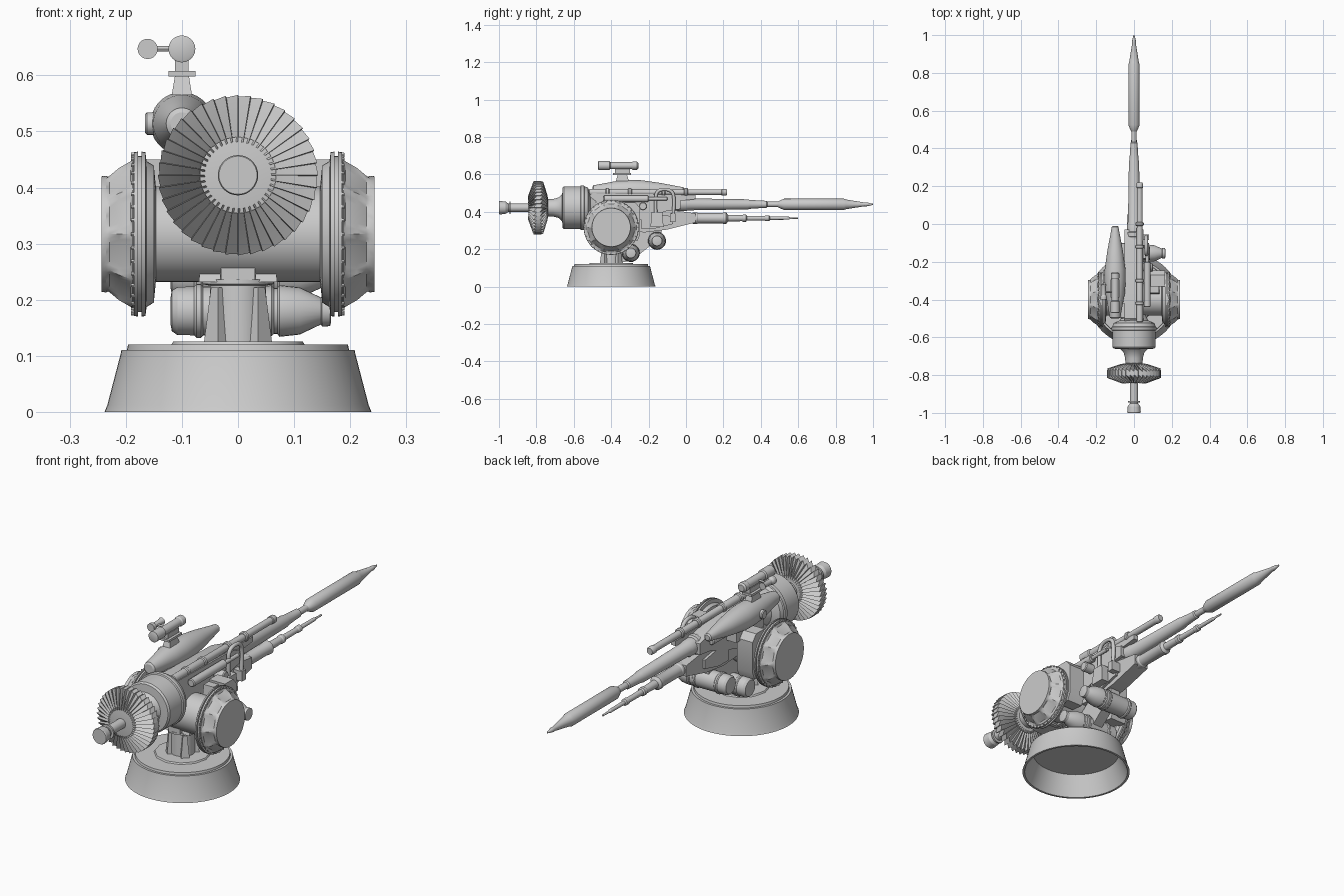
import bpy, bmesh
from math import sin, cos, pi, radians
from mathutils import Matrix


def finish(name, bm):
    bmesh.ops.recalc_face_normals(bm, faces=bm.faces)
    me = bpy.data.meshes.new(name)
    bm.to_mesh(me)
    bm.free()
    ob = bpy.data.objects.new(name, me)
    bpy.context.collection.objects.link(ob)
    return ob


def lathe(name, axis, loc, profile, seg=40, mod=None):
    """Revolve (distance along axis, radius) pairs; mod may reshape each column."""
    bm = bmesh.new()
    cols = []
    for k in range(seg):
        col = []
        for t, r in profile:
            a = 2 * pi * k / seg
            if mod:
                t, r, a = mod(k, t, r, a)
            u, v = r * cos(a), r * sin(a)
            p = {'X': (t, u, v), 'Y': (u, t, v), 'Z': (u, v, t)}[axis]
            col.append(bm.verts.new([p[i] + loc[i] for i in range(3)]))
        cols.append(col)
    for k in range(seg):
        a, b = cols[k], cols[(k + 1) % seg]
        for j in range(len(profile) - 1):
            bm.faces.new((a[j], b[j], b[j + 1], a[j + 1]))
    for j in (0, len(profile) - 1):
        if profile[j][1] > 0:
            bm.faces.new([c[j] for c in cols])
    bmesh.ops.remove_doubles(bm, verts=bm.verts, dist=1e-5)
    return finish(name, bm)


def tube(name, axis, loc, t0, t1, r, seg=24):
    b = min(.004, r * .3)
    return lathe(name, axis, loc, [(t0, r - b), (t0 + b, r), (t1 - b, r), (t1, r - b)], seg)


def slab(name, x0, x1, pts):
    """Side outline in (y, z) extruded between x0 and x1."""
    bm = bmesh.new()
    a = [bm.verts.new((x0, y, z)) for y, z in pts]
    b = [bm.verts.new((x1, y, z)) for y, z in pts]
    bm.faces.new(a)
    bm.faces.new(b)
    for i in range(len(pts)):
        j = (i + 1) % len(pts)
        bm.faces.new((a[i], a[j], b[j], b[i]))
    return finish(name, bm)


def box(name, x0, x1, y0, y1, z0, z1, taper=1):
    bm = bmesh.new()
    m = Matrix.Translation(((x0 + x1) / 2, (y0 + y1) / 2, (z0 + z1) / 2))
    bmesh.ops.create_cube(bm, size=1)
    for v in bm.verts:
        if v.co.z > 0:
            v.co.x *= taper
            v.co.y *= taper
    bm.transform(m @ Matrix.Diagonal((x1 - x0, y1 - y0, z1 - z0, 1)))
    return finish(name, bm)


def hose(name, pts, r):
    cu = bpy.data.curves.new(name, 'CURVE')
    cu.dimensions = '3D'
    cu.bevel_depth = r
    cu.bevel_resolution = 3
    cu.use_fill_caps = True
    sp = cu.splines.new('NURBS')
    sp.points.add(len(pts) - 1)
    for p, c in zip(sp.points, pts):
        p.co = (*c, 1)
    sp.use_endpoint_u = True
    sp.order_u = 3
    ob = bpy.data.objects.new(name, cu)
    bpy.context.collection.objects.link(ob)


# Hollow base and stepped deck
lathe('base', 'Z', (0, -.4, 0), [(.095, 0), (.095, .19), (0, .228), (0, .238), (.012, .233), (.104, .209),
      (.11, .208), (.11, .198), (.12, .196), (.12, 0)], 64)
lathe('deck_plate', 'Z', (0, -.4, 0), [(.118, .12), (.126, .115), (.126, 0)], 12)

# Pedestal with ribs, collar and yoke
lathe('pedestal', 'Z', (0, -.4, 0), [(.12, .052), (.225, .05), (.228, .063), (.236, .063), (.24, .03), (.27, .03)], 24)
for i, a in enumerate((45, 135, 225, 315)):
    rib = box('pedestal_rib', -.018, .018, -.018, .018, 0, .1, .5)
    rib.location = (.05 * cos(radians(a)), -.4 + .05 * sin(radians(a)), .122)
    rib.rotation_euler.z = radians(a)
box('yoke_block', -.03, .03, -.46, -.34, .235, .29)
for s in (-1, 1):
    box('yoke_wing', s * .05 - .02, s * .05 + .02, -.45, -.35, .232, .28, .7)

# Cross drum with fluted end caps, bolted rings and side plates
DRUM = (0, -.4, .317)
lathe('cross_drum', 'X', DRUM, [(-.17, .085), (.17, .085)], 48)


def flute(k, t, r, a):
    depth = .075 if abs(t) < .23 and abs(t) > .188 else 0
    return t, r * (1 - depth * abs(sin(5 * a)) ** .7), a


for s in (-1, 1):
    lathe('drum_ring', 'X', DRUM, [(s * x, r) for x, r in
          ((.145, .07), (.15, .122), (.163, .13), (.165, .146), (.172, .147), (.172, .139), (.178, .139),
           (.178, .147), (.185, .146), (.187, .125))], 60)
    lathe('drum_cap', 'X', DRUM, [(s * x, r) for x, r in
          ((.18, .136), (.188, .136), (.192, .136), (.212, .124), (.229, .109), (.235, .104), (.243, .103))], 80, flute)
    for k in range(36):
        a = 2 * pi * k / 36
        tube('ring_bolt', 'X', (0, -.4 + .142 * cos(a), .317 + .142 * sin(a)), s * .183, s * .19, .0035, 6)
    x0, x1 = sorted((s * .085, s * .165))
    slab('side_plate', x0, x1, [(-.32, .25), (-.26, .245), (-.245, .28), (-.245, .42), (-.27, .45), (-.33, .45)])

# Rear plug, shaft, hub and flared breech drum
REAR = (0, 0, .422)
lathe('rear_plug', 'Y', REAR, [(-1, .034), (-.996, .036), (-.965, .033), (-.95, .022), (-.945, .022), (-.945, .033),
      (-.937, .033), (-.937, .022), (-.83, .022)], 32)
lathe('fan_hub', 'Y', REAR, [(-.842, .035), (-.838, .068), (-.745, .066), (-.735, .04)], 40)
lathe('breech_drum', 'Y', REAR, [(-.75, .045), (-.71, .047), (-.68, .055), (-.662, .072), (-.66, .108), (-.652, .114),
      (-.565, .114), (-.562, .119), (-.545, .119), (-.542, .114), (-.525, .108), (-.51, .075), (-.48, .06)], 48)


# Pleated cooling fan
def pleat(k, t, r, a):
    return t + (.016 if k % 2 else 0), r - (.003 if k % 2 else 0), 2 * pi * ((k // 2) + .94 * (k % 2)) / 40


lathe('cooling_fan', 'Y', REAR, [(-.845, .06), (-.84, .075), (-.815, .143), (-.78, .143), (-.758, .075), (-.755, .06)],
      80, pleat)

# Receivers
slab('upper_receiver', -.05, .05, [(-.53, .34), (-.3, .34), (-.1, .405), (-.03, .415), (-.03, .465), (-.12, .49),
     (-.5, .5), (-.53, .48)])
slab('lower_receiver', -.036, .036, [(-.36, .3), (-.22, .29), (-.1, .305), (.05, .343), (.05, .392), (-.15, .42), (-.36, .42)])
slab('lower_receiver_cheek', -.048, .048, [(-.24, .31), (-.17, .31), (-.07, .335), (-.07, .375), (-.16, .39), (-.24, .39)])

# Main barrel
lathe('main_barrel', 'Y', (0, 0, .44), [(-.2, .04), (-.07, .04), (-.065, .045), (-.045, .045), (-.04, .037), (0, .036),
      (.01, .032), (.33, .027), (.34, .024), (.4, .02), (.43, .019), (.435, .014), (.49, .014), (.5, .02), (.525, .03),
      (.845, .03), (.855, .026), (.955, .01), (.96, .011), (.975, .009), (1, .003)], 32)

# Secondary barrel
lathe('lower_barrel', 'Y', (0, 0, .366), [(0, .024), (.04, .03), (.06, .03), (.065, .027), (.19, .027), (.2, .03), (.215, .03),
      (.225, .018), (.3, .016), (.305, .019), (.32, .019), (.325, .013), (.42, .012), (.425, .015), (.445, .015),
      (.45, .009), (.55, .008), (.555, .005), (.6, .004)], 24)

# Upper recoil tube and its rail
lathe('recoil_tube', 'Y', (.03, 0, .505), [(-.52, .013), (-.515, .018), (-.3, .018), (-.29, .016), (.19, .015), (.192, .018),
      (.212, .018), (.22, .014)], 24)
slab('tube_rail', .018, .042, [(-.5, .47), (-.02, .46), (.05, .468), (.05, .49), (-.5, .5)])
for y in (-.42, -.3, -.12, 0):
    tube('tube_clamp', 'Y', (.03, y, .505), -.01, .01, .022)

# Left teardrop pod with mounting
lathe('pod', 'Y', (-.1, 0, .514), [(-.5, .02), (-.495, .028), (-.45, .036), (-.37, .051), (-.3, .056), (-.24, .055),
      (-.14, .041), (-.04, .022), (-.015, .018), (-.01, .012)], 36)
box('pod_bracket', -.1, -.03, -.42, -.22, .41, .49)
tube('pod_side_knob', 'X', (0, -.33, .514), -.166, -.14, .02)

# Sight on post with side eyepiece
tube('sight_post', 'Z', (-.1, -.34, 0), .56, .63, .01)
box('sight_plate', -.124, -.076, -.39, -.295, .598, .608)
box('sight_foot', -.118, -.082, -.375, -.305, .565, .598, .7)
box('sight_saddle', -.112, -.088, -.38, -.3, .608, .63)
lathe('sight', 'Y', (-.1, 0, .647), [(-.47, .02), (-.468, .024), (-.41, .024), (-.405, .019), (-.29, .019), (-.285, .022),
      (-.262, .022), (-.255, .015)], 24)
tube('eyepiece_arm', 'X', (0, -.36, .647), -.16, -.1, .005, 12)
lathe('eyepiece', 'Y', (-.161, 0, .647), [(-.4, .01), (-.4, .018), (-.385, .018), (-.375, .012), (-.33, .012), (-.32, .016)], 20)

# Underslung gas bottles, brackets and straps
for y, z in ((-.295, .18), (-.155, .245)):
    lathe('gas_bottle', 'X', (0, y, z), [(-.12, .025), (-.118, .036), (-.108, .043), (.06, .045), (.064, .041), (.07, .041),
          (.074, .046), (.11, .042), (.148, .024), (.15, .028), (.164, .027), (.166, .02)], 28)
    for x in (-.07, .04):
        tube('bottle_strap', 'X', (x, y, z), -.008, .008, .048, 28)
slab('bottle_bracket', -.025, .025, [(-.34, .13), (-.29, .14), (-.19, .22), (-.13, .24), (-.13, .32), (-.26, .32), (-.36, .24)])

# Right-hand hose, valve gear and fittings
hose('feed_hose', [(.065, -.16, .34), (.065, -.165, .46), (.065, -.155, .52), (.065, -.075, .52), (.065, -.06, .46),
     (.065, -.07, .37)], .009)
box('valve_box', .04, .085, -.19, -.12, .32, .4, .8)
box('hose_socket', .03, .08, -.085, -.055, .345, .39)
box('control_box', .08, .135, -.37, -.27, .39, .44, .9)
tube('control_cylinder', 'Y', (.07, 0, .47), -.44, -.2, .018)
tube('control_cylinder_rod', 'Y', (.07, 0, .47), -.22, -.1, .009, 16)
tube('left_charger', 'Y', (-.055, 0, .45), -.5, -.1, .016)
tube('valve_wheel', 'X', (0, -.23, .43), .05, .1, .022)

# Crisp edges, smooth curves
for ob in bpy.context.scene.objects:
    if ob.type == 'MESH':
        ob.select_set(True)
        bpy.context.view_layer.objects.active = ob
bpy.ops.object.shade_smooth_by_angle(angle=radians(30))
